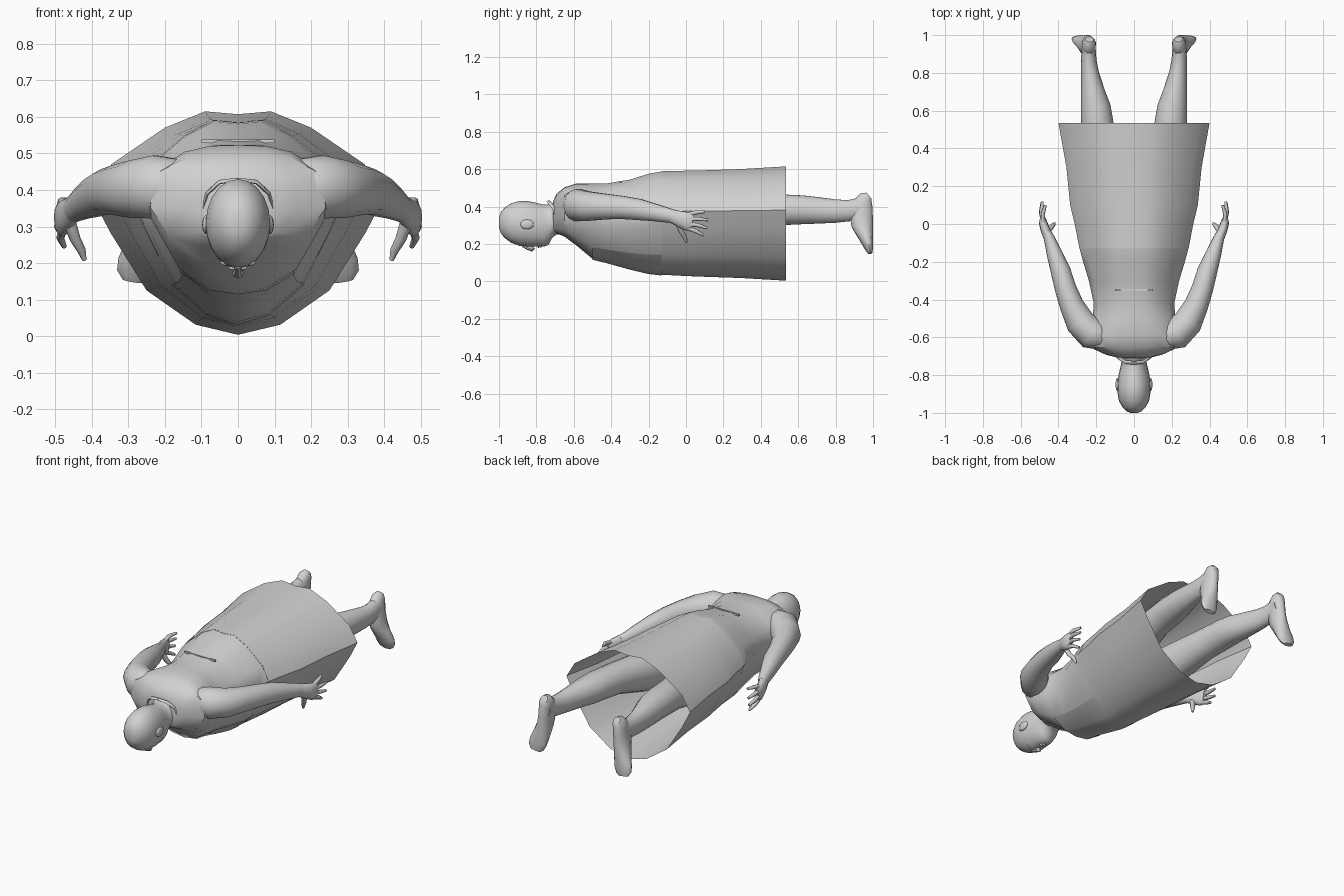
import bpy, bmesh, math
from mathutils import Vector

if "Cube" in bpy.data.objects:
    bpy.data.objects.remove(bpy.data.objects["Cube"])

grey = bpy.data.materials.new("plain grey")
grey.diffuse_color = (0.64, 0.64, 0.64, 1)
grey.use_nodes = True
grey.node_tree.nodes["Principled BSDF"].inputs["Base Color"].default_value = grey.diffuse_color


def finish(name, bm, mirror=False, angle=40):
    bmesh.ops.recalc_face_normals(bm, faces=bm.faces)
    me = bpy.data.meshes.new(name)
    bm.to_mesh(me)
    bm.free()
    ob = bpy.data.objects.new(name, me)
    bpy.context.collection.objects.link(ob)
    me.materials.append(grey)
    bpy.ops.object.select_all(action='DESELECT')
    ob.select_set(True)
    bpy.context.view_layer.objects.active = ob
    bpy.ops.object.shade_smooth_by_angle(angle=math.radians(angle))
    if mirror:
        ob.modifiers.new("Mirror", 'MIRROR')
    return ob


def skin(bm, rings, closed=True, caps=(True, True)):
    rows = [[bm.verts.new(p) for p in r] for r in rings]
    n = len(rows[0])
    for a, b in zip(rows, rows[1:]):
        for i in range(n if closed else n - 1):
            j = (i + 1) % n
            bm.faces.new((a[i], a[j], b[j], b[i]))
    for row, cap in zip((rows[0], rows[-1]), caps):
        if cap:
            bm.faces.new(row)


def power_point(a, power):
    c, s = math.cos(a), math.sin(a)
    return Vector((math.copysign(abs(c) ** (2 / power), c),
                   math.copysign(abs(s) ** (2 / power), s)))


def oval(y, rx, zb, zt, n=20):
    pts = [power_point(2 * math.pi * i / n - math.pi / 2, 2) for i in range(n)]
    return [(p.x * rx, y, (zt + zb) / 2 + p.y * (zt - zb) / 2) for p in pts]


# faceted garment outline, right half from underside to back, scaled to -1..1
half = [(0, -.99), (.29, -.9), (.625, -.595), (.875, -.075), (1, .24),
        (.865, .53), (.5, .855), (.225, 1), (0, .975)]
outline = [Vector(p) for p in half] + [Vector((-x, z)) for x, z in half[-2:0:-1]]


def body(y, rx, zb, zt, facet=1.0, grow=0.0):
    """Cross-section between a rounded box (facet 0) and the garment outline (1)."""
    pts = []
    for p in outline:
        q = power_point(math.atan2(p.y, p.x), 2.6).lerp(p, facet)
        pts.append((q.x * (rx + grow), y,
                    (zt + zb) / 2 + q.y * ((zt - zb) / 2 + grow)))
    return pts


def limb(bm, path, ref=(0, 0, 1), n=14):
    """Tube through (x, y, z, side radius, up radius) stations."""
    pts = [Vector(p[:3]) for p in path]
    rings = []
    for k, p in enumerate(path):
        t = (pts[min(k + 1, len(pts) - 1)] - pts[max(k - 1, 0)]).normalized()
        side = t.cross(Vector(ref)).normalized()
        up = side.cross(t)
        rings.append([pts[k] + side * math.cos(a) * p[3] + up * math.sin(a) * p[4]
                      for a in (2 * math.pi * i / n for i in range(n))])
    skin(bm, rings)


def blob(bm, centre, size):
    made = bmesh.ops.create_uvsphere(bm, u_segments=12, v_segments=8, radius=1)["verts"]
    for v in made:
        v.co = Vector(centre) + Vector([v.co[i] * size[i] for i in range(3)])


# torso: shoulders to waist
torso = [(-.71, .075, .265, .43, 0), (-.692, .15, .257, .468, 0),
         (-.65, .24, .24, .503, 0), (-.59, .25, .195, .523, .1),
         (-.5, .222, .12, .525, .4), (-.42, .215, .1, .526, .6),
         (-.3, .24, .066, .545, .8), (-.2, .27, .042, .576, .9), (-.13, .288, .034, .588, 1)]
bm = bmesh.new()
skin(bm, [body(*s) for s in torso], caps=(True, False))
finish("torso", bm)

# open skirt
bm = bmesh.new()
skirt = [(-.13, .289, .033, .589), (0, .314, .026, .592), (.1, .338, .022, .594),
         (.3, .358, .015, .601), (.535, .400, .001, .615)]
skin(bm, [body(*s) for s in skirt], caps=(False, False))
finish("skirt", bm)

# bib panel over the chest
bm = bmesh.new()
rows = [body(*s, grow=.005) for s in torso[4:]]
skin(bm, [r[-2:] + r[:3] for r in rows], closed=False, caps=(False, False))
finish("bib", bm)

# collar hugging the back of the neck
bm = bmesh.new()
limb(bm, [(.1, -.69, .33, .01, .005), (.085, -.705, .39, .01, .005),
          (.05, -.73, .422, .01, .005), (0, -.735, .428, .01, .005)], ref=(1, 0, .3), n=6)
finish("collar", bm, mirror=True)

# fastening across the back of the waist
bm = bmesh.new()
bmesh.ops.create_cube(bm, size=1)
for v in bm.verts:
    v.co = Vector((v.co.x * .2, -.35 + v.co.y * .01, .533 + v.co.z * .01))
finish("back_fastening", bm)

# head and neck
head = [(-1, .02, .285, .34), (-.99, .042, .258, .37), (-.97, .062, .232, .395),
        (-.935, .08, .207, .418), (-.89, .088, .19, .43), (-.85, .088, .185, .43),
        (-.80, .082, .187, .42), (-.76, .073, .186, .41), (-.735, .067, .195, .41),
        (-.718, .068, .23, .413), (-.695, .08, .25, .435), (-.66, .11, .25, .475),
        (-.62, .14, .25, .505)]
bm = bmesh.new()
skin(bm, [oval(*s) for s in head])
finish("head", bm, angle=60)

# face details
bm = bmesh.new()
limb(bm, [(0, -.875, .192, .008, .008), (0, -.845, .18, .011, .012),
          (0, -.822, .173, .017, .014), (0, -.812, .18, .012, .008)], n=8)
finish("nose", bm)
bm = bmesh.new()
blob(bm, (0, -.788, .187), (.025, .006, .008))
blob(bm, (0, -.776, .187), (.021, .006, .007))
finish("lips", bm)
bm = bmesh.new()
blob(bm, (.034, -.862, .201), (.014, .008, .008))
finish("eyes", bm, mirror=True)
bm = bmesh.new()
blob(bm, (.087, -.85, .305), (.011, .036, .026))
finish("ears", bm, mirror=True)

# arms
bm = bmesh.new()
limb(bm, [(.11, -.60, .40, .03, .04), (.16, -.598, .405, .07, .08),
          (.225, -.58, .408, .085, .088), (.285, -.52, .402, .078, .08),
          (.33, -.43, .4, .064, .07), (.363, -.34, .395, .057, .063),
          (.388, -.25, .384, .053, .058), (.42, -.16, .367, .042, .047),
          (.447, -.08, .35, .03, .038), (.46, -.05, .343, .025, .037)])
finish("arms", bm, mirror=True)

# hands: palm, four fingers and thumb
bm = bmesh.new()
limb(bm, [(.452, -.075, .348, .026, .036), (.47, -.03, .333, .025, .044),
          (.482, .01, .32, .022, .05), (.483, .035, .316, .013, .046)], n=12)
for z0, y1, z1, x1 in ((.358, .1, .372, .468), (.333, .118, .328, .485),
                       (.307, .114, .286, .488), (.284, .094, .246, .475)):
    base, tip = Vector((.481, .012, z0)), Vector((x1, y1, z1))
    mid = base.lerp(tip, .5) + Vector((.008, 0, .004))
    limb(bm, [(*base, .012, .012), (*mid, .011, .011), (*tip, .007, .007)], n=8)
limb(bm, [(.462, -.045, .315, .014, .018), (.445, -.025, .265, .013, .015),
          (.428, -.005, .235, .011, .012), (.42, .004, .208, .006, .006)],
     ref=(1, 0, 0), n=8)
finish("hands", bm, mirror=True, angle=60)

# legs
bm = bmesh.new()
limb(bm, [(.125, -.02, .33, .105, .12), (.15, .2, .345, .1, .11),
          (.18, .4, .375, .085, .088), (.195, .54, .383, .085, .083),
          (.203, .62, .383, .079, .079), (.218, .7, .38, .064, .073),
          (.233, .8, .376, .047, .064), (.24, .87, .378, .041, .058),
          (.24, .93, .39, .037, .058), (.238, .965, .398, .036, .054)])
finish("legs", bm, mirror=True)

# feet with flat soles at the far end
bm = bmesh.new()
limb(bm, [(.236, .978, .458, .022, .022), (.237, .962, .445, .034, .04),
          (.239, .945, .415, .037, .056), (.243, .936, .36, .037, .064),
          (.25, .943, .3, .04, .059), (.262, .96, .245, .048, .042),
          (.275, .973, .2, .054, .029), (.283, .98, .17, .049, .02),
          (.286, .986, .151, .03, .012)], ref=(0, 1, 0))
for v in bm.verts:
    v.co.y = min(v.co.y, 1.0)
finish("feet", bm, mirror=True)
